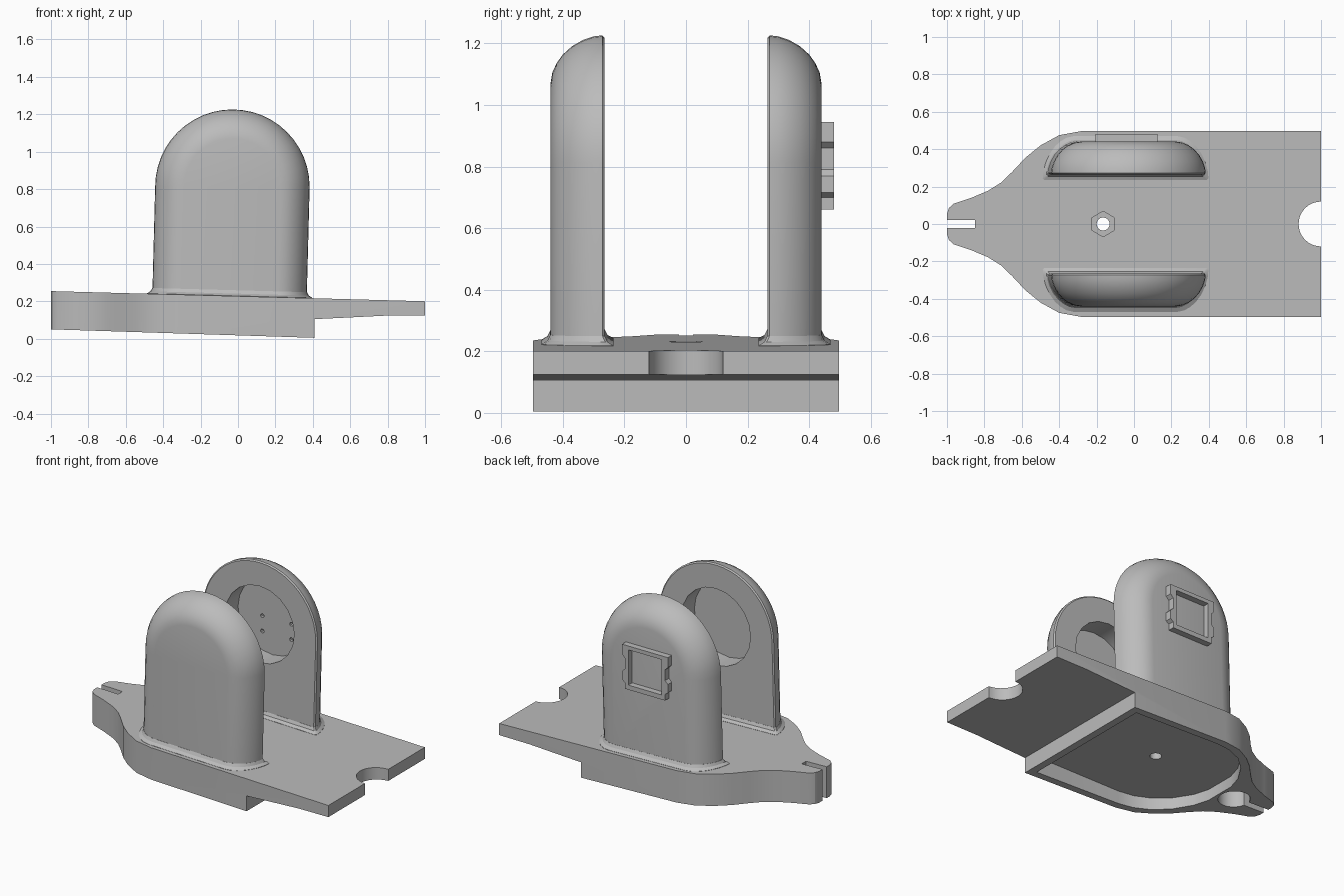
import bpy, bmesh
from math import sin, cos, pi

cube = bpy.data.objects.get("Cube")
if cube:
    bpy.data.objects.remove(cube)

grey = bpy.data.materials.new("plain_grey")
grey.use_nodes = True
colour = (0.5, 0.5, 0.5, 1)
grey.diffuse_color = colour
grey.node_tree.nodes["Principled BSDF"].inputs["Base Color"].default_value = colour


def loft(name, rings):
    """Join equal-length point rings into a closed solid."""
    bm = bmesh.new()
    rows = [[bm.verts.new(p) for p in ring] for ring in rings]
    n = len(rows[0])
    for low, high in zip(rows, rows[1:]):
        for i in range(n):
            j = (i + 1) % n
            bm.faces.new((low[i], low[j], high[j], high[i]))
    bm.faces.new(rows[0])
    bm.faces.new(rows[-1])
    bmesh.ops.recalc_face_normals(bm, faces=bm.faces[:])
    mesh = bpy.data.meshes.new(name)
    bm.to_mesh(mesh)
    bm.free()
    mesh.materials.append(grey)
    ob = bpy.data.objects.new(name, mesh)
    bpy.context.collection.objects.link(ob)
    return ob


def prism(name, pts, a, b, axis="z"):
    place = (lambda u, v, h: (u, v, h)) if axis == "z" else (lambda u, v, h: (u, h, v))
    return loft(name, [[place(u, v, h) for u, v in pts] for h in (a, b)])


def circle(u, v, r, n, start=0.0):
    return [(u + r * cos(start + 2 * pi * i / n), v + r * sin(start + 2 * pi * i / n))
            for i in range(n)]


def cut(ob, tool, operation="DIFFERENCE"):
    tool.hide_render = True
    mod = ob.modifiers.new("cut", "BOOLEAN")
    mod.object, mod.operation, mod.solver = tool, operation, "EXACT"
    bpy.context.view_layer.objects.active = ob
    bpy.ops.object.modifier_apply(modifier=mod.name)
    bpy.data.objects.remove(tool)


def smooth(ob, angle):
    bpy.ops.object.select_all(action="DESELECT")
    ob.select_set(True)
    bpy.context.view_layer.objects.active = ob
    bpy.ops.object.shade_smooth_by_angle(angle=angle)


def symmetric(half):
    return half + [(x, -y) for x, y in reversed(half)]


# Base: tapered side profile trimmed to the plan outline
side = [(-1.05, .052), (.41, .005), (.41, .105), (.6, .114), (.78, .123),
        (1.05, .125), (1.05, .199), (-1.05, .256)]
nose = [(-1, .055), (-.99, .085), (-.965, .108), (-.87, .14), (-.78, .178), (-.71, .222),
        (-.65, .28), (-.58, .355), (-.5, .42), (-.4, .475), (-.28, .497)]
base = prism("base_plate", side, -.6, .6, "y")
cut(base, prism("outline", symmetric(nose + [(1, .497)]), -.2, .5), "INTERSECT")

# Underside recess, nose bore and slot, end notch, hexagonal socket
recess = [(-.65, .1), (-.62, .2), (-.55, .31), (-.46, .39), (-.36, .435), (-.26, .45), (.36, .45)]
cut(base, prism("recess", symmetric(recess), -.2, .11))
cut(base, prism("nose_bore", circle(-.76, 0, .095, 24), -.2, .19))
cut(base, prism("slot", symmetric([(-1.1, .022), (-.85, .022)]), -.2, .5))
cut(base, prism("end_notch", circle(1, 0, .12, 32), -.2, .5))
cut(base, prism("hex_socket", circle(-.165, 0, .068, 6, pi / 6), .18, .5))
cut(base, prism("bolt_hole", circle(-.165, 0, .035, 16), -.2, .5))
smooth(base, .45)

# Rounded outer edge of an upright: distance from centre, inset of the outline
edge = [(.265, .008), (.272, 0), (.3, .003), (.335, .015), (.37, .035), (.4, .062),
        (.42, .09), (.434, .12), (.44, .155)]
radius, mid_z, mid_x = .413, .813, -.03


def arch(inset):
    r = radius - inset
    pts = [(mid_x + r * cos(pi * i / 24), mid_z + r * sin(pi * i / 24)) for i in range(25)]
    return pts + [(-.046 - r, .2), (-.046 + r, .2)]


for label, s in (("front", -1), ("back", 1)):
    upright = loft(label + "_upright", [[(x, s * y, z) for x, z in arch(d)] for y, d in edge])
    # Round bearing pocket in the inner face
    cut(upright, prism("pocket", circle(mid_x, .815, .25, 20), s * .2, s * .4, "y"))
    if s > 0:
        for x in (-.105, .105):
            for z in (.7, .8):
                cut(upright, prism("screw_hole", circle(x, z, .013, 8), .38, .425, "y"))
    smooth(upright, .5)

    # Flared fillet where the upright meets the base
    half = [(radius - d, y) for y, d in edge]
    rings = []
    for grow, lift in ((.03, -.03), (.03, 0), (.01, .012), (.001, .03)):
        ring = []
        for x, y in half + [(-x, y) for x, y in reversed(half)]:
            px = -.045 + x * (1 + grow / radius)
            py = .3525 + (y - .3525) * (1 + grow / .0875)
            ring.append((px, s * py, .229 - .027 * px + lift))
        rings.append(ring)
    foot = loft(label + "_foot_fillet", rings)
    smooth(foot, .5)

# Raised square frame with side lobes on the outside of the back upright
right = [(.125, .945), (.125, .88), (.105, .86), (.105, .79), (.125, .77),
         (.125, .715), (.105, .7), (.105, .66)]
left = [(-.08 - x, z) for x, z in reversed(right)]
frame = prism("connector_frame", right + left, .43, .48, "y")
cut(frame, prism("opening", [(.08, .69), (.08, .92), (-.16, .92), (-.16, .69)], .4, .6, "y"))
